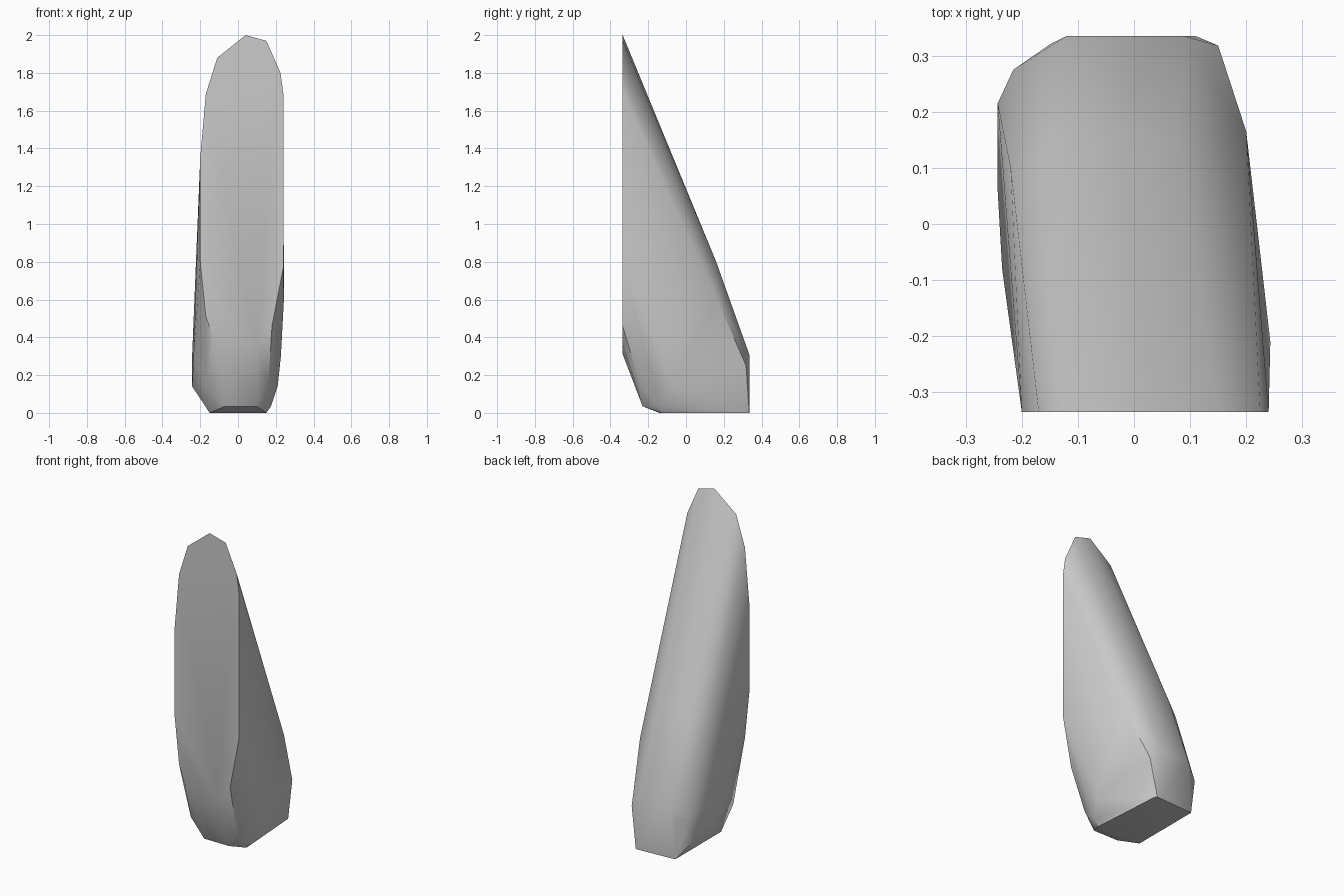
import bpy
import bmesh
import math

default_cube = bpy.data.objects.get("Cube")
if default_cube:
    bpy.data.objects.remove(default_cube, do_unlink=True)

FRONT = -0.335
BACK = 0.335


def make_material(name, colour):
    material = bpy.data.materials.new(name)
    material.use_nodes = True
    material.diffuse_color = colour
    shader = material.node_tree.nodes["Principled BSDF"]
    shader.inputs["Base Color"].default_value = colour
    return material


def upright_section(y, outline):
    """Place an x, z outline on a plane facing the front."""
    return [(x, y, z) for x, z in outline]


def level_section(z, outline):
    """Place an x, y outline on a horizontal plane."""
    return [(x, y, z) for x, y in outline]


def hull_object(name, points, material):
    """Wrap a convex skin around the sections and merge its flat areas."""
    bm = bmesh.new()
    for point in points:
        bm.verts.new(point)
    result = bmesh.ops.convex_hull(bm, input=bm.verts[:])
    unused = {item for key in ("geom_interior", "geom_unused")
              for item in result[key] if isinstance(item, bmesh.types.BMVert)}
    bmesh.ops.delete(bm, geom=[v for v in unused if v.is_valid], context="VERTS")
    bmesh.ops.dissolve_limit(bm, angle_limit=math.radians(1),
                             verts=bm.verts[:], edges=bm.edges[:])
    bmesh.ops.recalc_face_normals(bm, faces=bm.faces[:])
    mesh = bpy.data.meshes.new(name)
    bm.to_mesh(mesh)
    bm.free()
    mesh.materials.append(material)
    obj = bpy.data.objects.new(name, mesh)
    bpy.context.scene.collection.objects.link(obj)
    return obj


# Flat, tall front face
front_face = upright_section(FRONT, [
    (0.04, 2), (0.15, 1.97), (0.225, 1.8), (0.24, 1.69), (0.24, 0.77),
    (0.18, 0.46), (0.1, 0.36), (-0.05, 0.31), (-0.13, 0.4), (-0.17, 0.51),
    (-0.2, 0.8), (-0.2, 1.35), (-0.17, 1.69), (-0.11, 1.88)])

# Bend of the sloping back, with its side creases
back_shoulder = upright_section(0.16, [(-0.12, 0.79), (0.08, 0.8)])
side_creases = level_section(0.75, [(-0.22, 0.1), (0.185, 0.09)])

# Short upright heel
heel = upright_section(BACK, [(-0.12, 0.31), (0.09, 0.31), (0.11, 0)])
heel_corners = level_section(0.25, [(-0.215, 0.275), (-0.15, 0.32), (0.15, 0.318)])

# Swell of the lower sides
upper_sides = level_section(0.6, [(0.243, -0.21), (0.2, 0.165)])
middle_sides = level_section(0.3, [(-0.243, 0.215), (-0.235, -0.08), (0.227, -0.12)])
lower_sides = level_section(0.14, [
    (-0.243, 0.06), (-0.243, 0.19), (-0.17, -0.22), (0.21, -0.08), (0.16, -0.24)])

# Bevelled toe and flat base
toe = level_section(0.035, [(-0.07, -0.23), (0.1, -0.23), (0.175, -0.14)])
base = level_section(0, [
    (-0.15, -0.13), (0, -0.14), (0.15, -0.13), (0.12, 0.32), (-0.15, 0.32)])

grey = make_material("plain grey", (0.6, 0.6, 0.6, 1))
wedge = hull_object(
    "tapered_wedge",
    front_face + back_shoulder + side_creases + heel + heel_corners
    + upper_sides + middle_sides + lower_sides + toe + base,
    grey)

# Soft sides with crisp rims
bpy.ops.object.select_all(action="DESELECT")
wedge.select_set(True)
bpy.context.view_layer.objects.active = wedge
bpy.ops.object.shade_smooth_by_angle(angle=math.radians(35))
